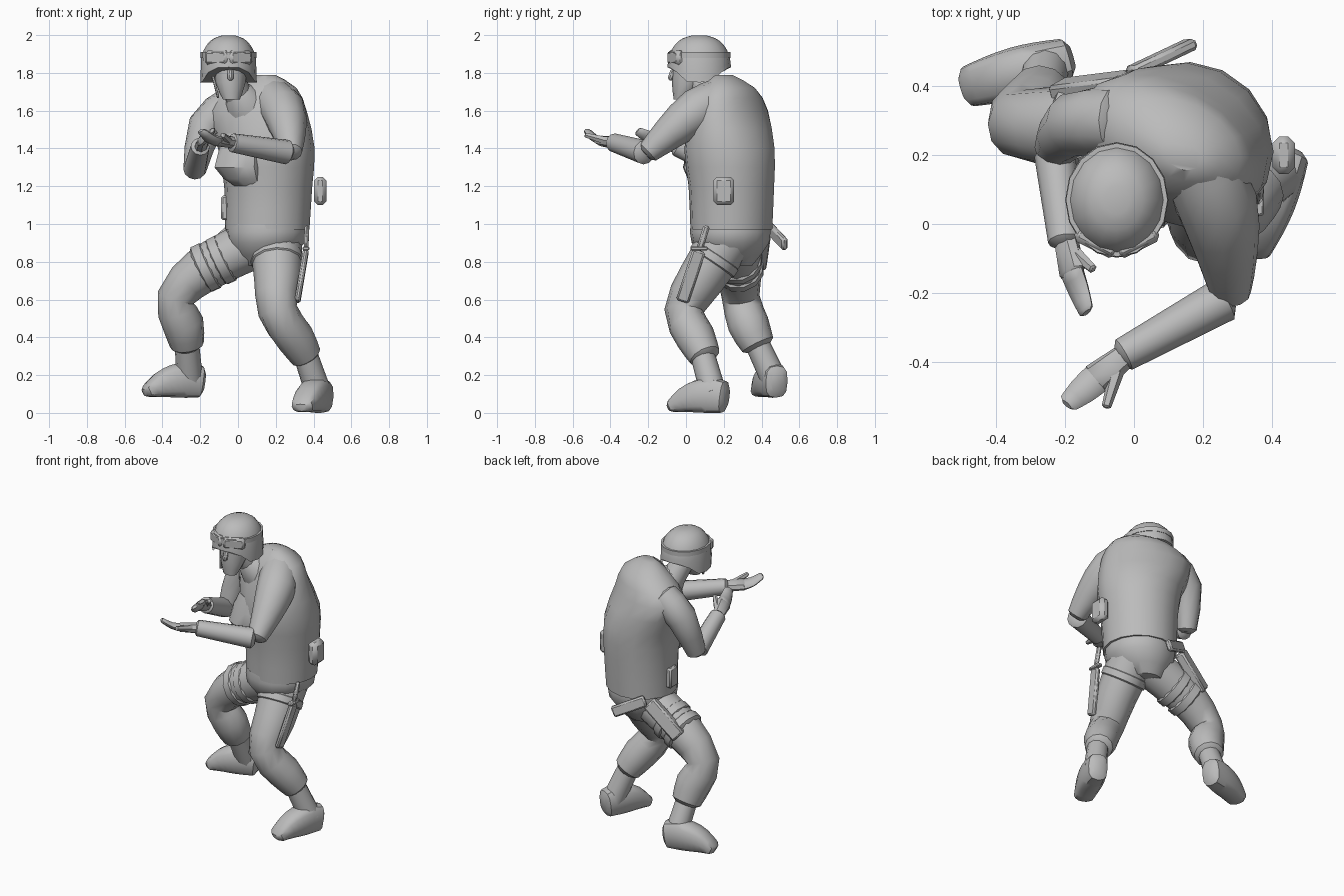
import bpy
import bmesh
from math import cos, sin, pi, radians
from mathutils import Vector, Matrix

if "Cube" in bpy.data.objects:
    bpy.data.objects.remove(bpy.data.objects["Cube"])

COLOR = (.5, .5, .5, 1)
grey = bpy.data.materials.new("plain grey")
grey.use_nodes = True
grey.diffuse_color = COLOR
grey.node_tree.nodes["Principled BSDF"].inputs["Base Color"].default_value = COLOR
RIGHTWARD, BACKWARD, UP = Matrix.Identity(3)


def finish(name, bm):
    """Turn a bmesh into a shaded, coloured object."""
    bmesh.ops.recalc_face_normals(bm, faces=bm.faces)
    mesh = bpy.data.meshes.new(name)
    bm.to_mesh(mesh)
    bm.free()
    mesh.materials.append(grey)
    obj = bpy.data.objects.new(name, mesh)
    bpy.context.collection.objects.link(obj)
    bpy.ops.object.select_all(action='DESELECT')
    obj.select_set(True)
    bpy.context.view_layer.objects.active = obj
    bpy.ops.object.shade_smooth_by_angle(angle=radians(40))


def spline(rings):
    """Add a smoothly interpolated ring between each pair of rings."""
    result = []
    for i in range(len(rings) - 1):
        start, end = rings[i], rings[i + 1]
        before = rings[max(i - 1, 0)]
        after = rings[min(i + 2, len(rings) - 1)]
        middle = (start + end) * .5 + (start + end - before - after) / 16
        result += [start, middle]
    return result + [rings[-1]]


def rounded(rings):
    """Close both ends of a limb with a smaller ring."""
    caps = []
    for end, inner in ((rings[0], rings[1]), (rings[-1], rings[-2])):
        direction = (end.xyz - inner.xyz).normalized()
        tip = end.xyz + direction * end[3] * .3
        caps.append(Vector((*tip, end[3] * .6, end[4] * .6)))
    return [caps[0], *rings, caps[1]]


def loft(name, rings, side=RIGHTWARD, sides=12, power=1, level=False, twist=0, shape=None):
    """Skin rings of (x, y, z, radius, optional second radius) along a path."""
    rings = [Vector(r if len(r) == 5 else (*r, r[-1])) for r in rings]
    rings = spline(rings)
    if not level:
        rings = rounded(rings)
    side = Matrix.Rotation(radians(twist), 3, 'Z') @ side
    bm = bmesh.new()
    loops = []
    for i, ring in enumerate(rings):
        ahead = rings[min(i + 1, len(rings) - 1)].xyz - rings[max(i - 1, 0)].xyz
        tangent = UP if level else ahead.normalized()
        u = (side - tangent * side.dot(tangent)).normalized()
        v = tangent.cross(u)
        loop = []
        for k in range(sides):
            angle = 2 * pi * k / sides
            c, s = (abs(t) ** power * (1 if t > 0 else -1) for t in (cos(angle), sin(angle)))
            point = ring.xyz + u * c * ring[3] + v * s * ring[4]
            loop.append(bm.verts.new(shape(point) if shape else point))
        loops.append(loop)
    for low, high in zip(loops, loops[1:]):
        for k in range(sides):
            n = (k + 1) % sides
            bm.faces.new((low[k], low[n], high[n], high[k]))
    bm.faces.new(loops[0][::-1])
    bm.faces.new(loops[-1])
    finish(name, bm)


def block(name, start, end, width, depth, facing, bevel=.01):
    """A bevelled box running from start to end, its thin side along facing."""
    start, end, facing = Vector(start), Vector(end), Vector(facing)
    axis = end - start
    z = axis.normalized()
    y = (facing - z * facing.dot(z)).normalized()
    frame = Matrix((y.cross(z), y, z)).transposed().to_4x4()
    bm = bmesh.new()
    bmesh.ops.create_cube(bm, size=1)
    bmesh.ops.scale(bm, vec=(width, depth, axis.length), verts=bm.verts)
    bmesh.ops.bevel(bm, geom=bm.edges[:], offset=bevel, segments=1, affect='EDGES')
    placement = Matrix.Translation((start + end) / 2) @ frame
    bmesh.ops.transform(bm, matrix=placement, verts=bm.verts)
    finish(name, bm)


def boot(name, ankle, heel, toe):
    """A shaft down to the heel and a foot that tapers towards the toe."""
    ankle, heel, toe = Vector(ankle), Vector(heel), Vector(toe)
    instep = heel.lerp(toe, .2) + UP * .1
    loft(name + "_shaft", [(*ankle, .065), (*instep, .07)])
    rings = []
    for step in range(5):
        t = step / 4
        half_height = .085 + .06 * t - .11 * t * t
        centre = heel.lerp(toe, t) + UP * half_height
        rings.append((*centre, .06 + .015 * sin(pi * t), half_height))
    loft(name + "_foot", rings, side=(toe - heel).cross(UP), power=.7)


def hand(name, wrist, knuckles, tips, thumb, across):
    """A thick palm, curled fingers kept together and a thumb."""
    wrist, knuckles, tips, thumb = map(Vector, (wrist, knuckles, tips, thumb))
    across = Vector(across)
    loft(name + "_palm", [(*wrist, .035), (*knuckles, .048, .028)], side=across, sides=8)
    bend = knuckles.lerp(tips, .5) - UP * .01
    loft(name + "_fingers", [(*knuckles, .046, .025), (*bend, .042, .02), (*tips, .03, .015)],
         side=across, sides=8)
    root = wrist.lerp(knuckles, .3)
    loft(name + "_thumb", [(*root, .025), (*thumb, .014)], sides=6)


def strap(name, start, end, place, radius):
    """A band around a thigh, at a fraction of the way between two joints."""
    start, end = Vector(start), Vector(end)
    edges = [start.lerp(end, place + offset) for offset in (-.08, .08)]
    loft(name, [(*edge, radius) for edge in edges])


# Torso, twisted towards the right, with a rounded back and sloping shoulders
TWIST = -25
loft("vest", [(.155, .24, .97, .225, .215), (.16, .24, 1.2, .235, .225),
              (.15, .23, 1.4, .26, .235), (.1, .235, 1.6, .28, .18),
              (.13, .225, 1.72, .19, .13), (.14, .2, 1.79, .06, .04)],
     sides=16, level=True, twist=TWIST)
loft("chest_rig", [(.06, .1, 1.2, .08, .05), (0, .08, 1.3, .13, .08), (.03, .1, 1.48, .1, .05)],
     level=True, twist=TWIST, power=.8)
loft("collar", [(.06, .18, 1.6, .14), (0, .1, 1.7, .07)])
loft("pelvis", [(.12, .25, .78, .1), (.15, .235, .9, .205), (.15, .235, 1, .21)],
     sides=16, level=True, twist=TWIST)

# Head and face
loft("neck", [(.03, .17, 1.6, .08), (-.03, .06, 1.78, .065)])
loft("head", [(-.035, -.03, 1.66, .045, .035), (-.04, .01, 1.75, .08, .085),
              (-.04, .04, 1.88, .09, .11)], level=True)
block("nose", (-.04, -.085, 1.76), (-.04, -.065, 1.82), .03, .03, BACKWARD)

# Helmet: a dome whose rim droops over the ears
CROWN = Vector((-.05, .07, 1.83))


def droop(point):
    if point.z < CROWN.z + .03:
        point.z -= .08 * min(1, abs(point.x - CROWN.x) / .14) ** 4
    return point


dome = []
for step in range(6):
    angle = radians(16 * step)
    spread = cos(angle) ** .8
    centre = CROWN + UP * .17 * sin(angle)
    dome.append((*centre, .15 * spread, .168 * spread))
loft("helmet", dome, sides=16, level=True, shape=droop)
loft("goggle_strap", [(*(CROWN + UP * h), .148, .165) for h in (.05, .08)], sides=16, level=True)
for s in (-1, 1):
    middle = CROWN + UP * .05 - BACKWARD * .155
    outer = middle + RIGHTWARD * s * .12 + BACKWARD * .06
    block("goggle_lens", middle, outer, .075, .045, (s * .4, -1, 0), .015)
    ear = CROWN + RIGHTWARD * s * .095 - BACKWARD * .04
    chin = ear - RIGHTWARD * s * .04 - BACKWARD * .06 - UP * .16
    block("chin_strap", ear, chin, .018, .012, RIGHTWARD, .003)

# Arms: the left reaches across, the right is folded up
loft("left_upper_arm", [(.17, .2, 1.67, .11), (.24, .06, 1.6, .12), (.27, -.09, 1.48, .09),
                        (.28, -.2, 1.38, .06)])
loft("left_forearm", [(.26, -.22, 1.38, .065), (-.03, -.38, 1.43, .05)], side=UP)
loft("right_upper_arm", [(-.05, .3, 1.62, .1), (-.17, .29, 1.52, .095), (-.23, .22, 1.28, .06)])
loft("right_forearm", [(-.23, .2, 1.29, .06), (-.2, -.05, 1.41, .05)])
hand("left_hand", (-.01, -.37, 1.43), (-.11, -.45, 1.44), (-.19, -.52, 1.49),
     (-.08, -.53, 1.47), (.7, -.7, .2))
hand("right_hand", (-.2, -.03, 1.4), (-.18, -.14, 1.45), (-.14, -.25, 1.49),
     (-.12, -.13, 1.49), (.6, .1, .7))

# Legs: the left bears the weight, the right swings outwards with a raised foot
left_hip, left_thigh = (.2, .22, .92), (.21, .08, .71)
right_hip, right_thigh = (.1, .25, .9), (-.17, .28, .77)
loft("left_trouser_leg", [(*left_hip, .14), (*left_thigh, .125), (.21, -.01, .54, .105),
                          (.3, .05, .4, .105), (.36, .1, .3, .085)])
loft("right_trouser_leg", [(*right_hip, .13), (*right_thigh, .125), (-.33, .29, .61, .1),
                           (-.29, .33, .47, .11), (-.27, .38, .36, .09)], side=BACKWARD)
boot("left_boot", (.36, .09, .3), (.45, .2, 0), (.34, -.07, 0))
boot("right_boot", (-.27, .38, .36), (-.2, .48, .08), (-.48, .4, .08))
strap("left_thigh_strap", left_hip, left_thigh, .5, .14)
for place in (.7, 1):
    strap("right_thigh_strap", right_hip, right_thigh, place, .134)

# Sheathed knife on the left thigh
guard = Vector((.36, .07, .86))
block("knife_sheath", (.315, -.02, .59), guard, .07, .03, RIGHTWARD)
block("knife_guard", guard, guard + UP * .02, .09, .035, RIGHTWARD, .005)
block("knife_handle", guard, (.365, .11, .99), .035, .025, RIGHTWARD)

# Holstered pistol on the right thigh
block("holster", (-.22, .385, .78), (-.02, .41, .96), .09, .06, (-.2, 1, .3))
block("pistol_grip", (-.01, .44, .98), (.17, .525, .89), .07, .035, (-.3, 1, .1))

# Belt pouches
block("left_pouch", (.435, .2, 1.1), (.435, .2, 1.25), .11, .065, RIGHTWARD, .02)
block("right_pouch", (-.07, .25, 1.02), (-.07, .25, 1.15), .08, .04, RIGHTWARD)
